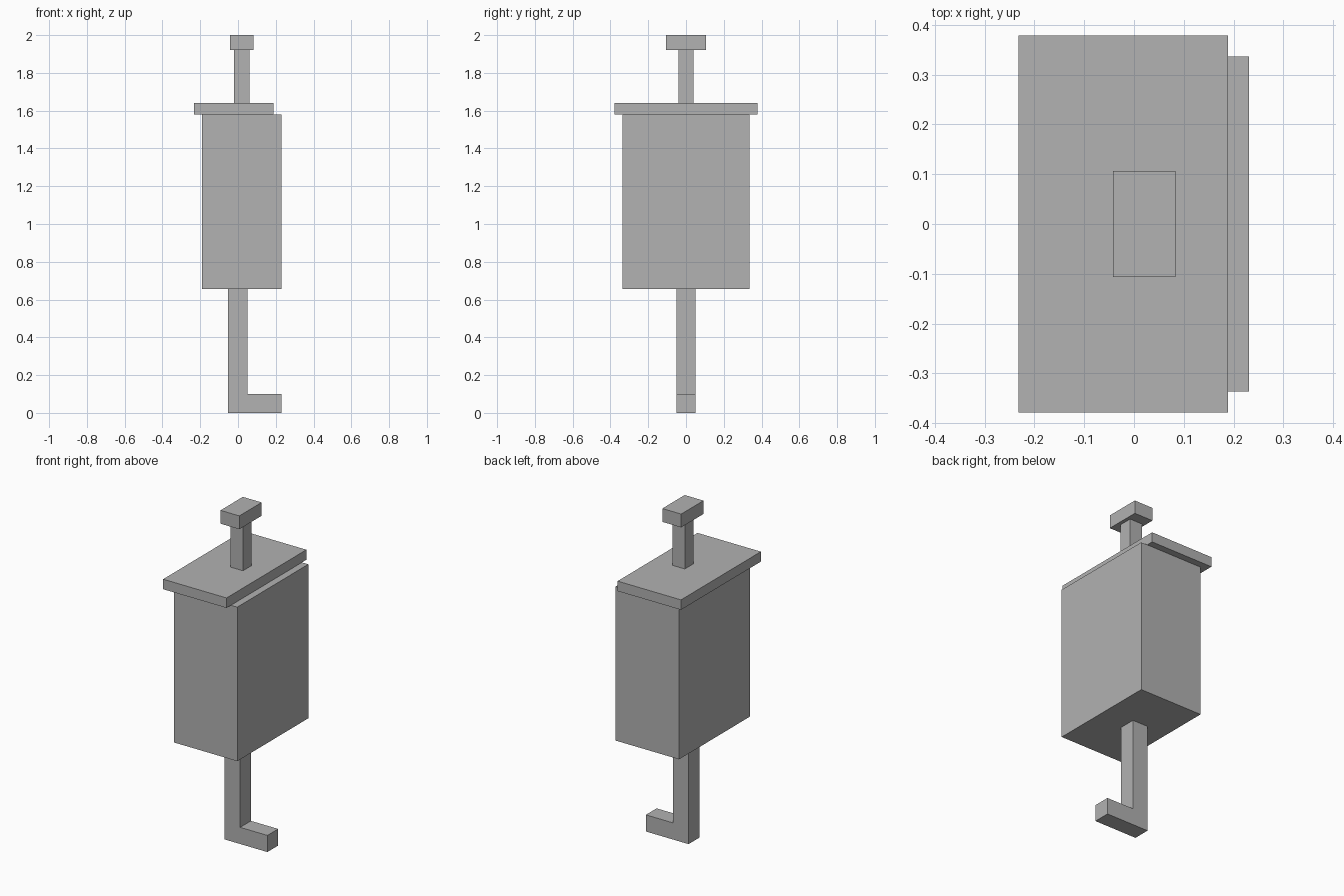
import bpy
import bmesh

cube = bpy.data.objects.get("Cube")
if cube:
    bpy.data.objects.remove(cube, do_unlink=True)

grey = bpy.data.materials.new("plain_grey")
grey.use_nodes = True
color = (0.445, 0.445, 0.445, 1)
grey.diffuse_color = color
grey.node_tree.nodes["Principled BSDF"].inputs["Base Color"].default_value = color


def extrude_profile(name, profile, half_depth):
    """Extrude an x-z outline symmetrically along y."""
    bm = bmesh.new()
    face = bm.faces.new([bm.verts.new((x, -half_depth, z)) for x, z in profile])
    result = bmesh.ops.extrude_face_region(bm, geom=[face])
    verts = [v for v in result["geom"] if isinstance(v, bmesh.types.BMVert)]
    bmesh.ops.translate(bm, verts=verts, vec=(0, 2 * half_depth, 0))
    bmesh.ops.recalc_face_normals(bm, faces=bm.faces)
    mesh = bpy.data.meshes.new(name)
    bm.to_mesh(mesh)
    bm.free()
    mesh.materials.append(grey)
    obj = bpy.data.objects.new(name, mesh)
    bpy.context.collection.objects.link(obj)
    return obj


def box(name, x0, x1, half_depth, z0, z1):
    return extrude_profile(name, [(x0, z0), (x1, z0), (x1, z1), (x0, z1)], half_depth)


# Bent lower rod with its foot pointing to +x
extrude_profile("lower_hook", [(-0.053, 0), (0.231, 0), (0.231, 0.1),
                               (0.05, 0.1), (0.05, 0.655), (-0.053, 0.655)], 0.051)
# Main housing and the offset lid
box("body", -0.19, 0.231, 0.337, 0.655, 1.58)
box("lid", -0.232, 0.189, 0.379, 1.58, 1.64)
# Upper post and its cap
box("upper_post", -0.021, 0.062, 0.041, 1.64, 1.92)
box("post_cap", -0.042, 0.083, 0.106, 1.92, 2.0)
